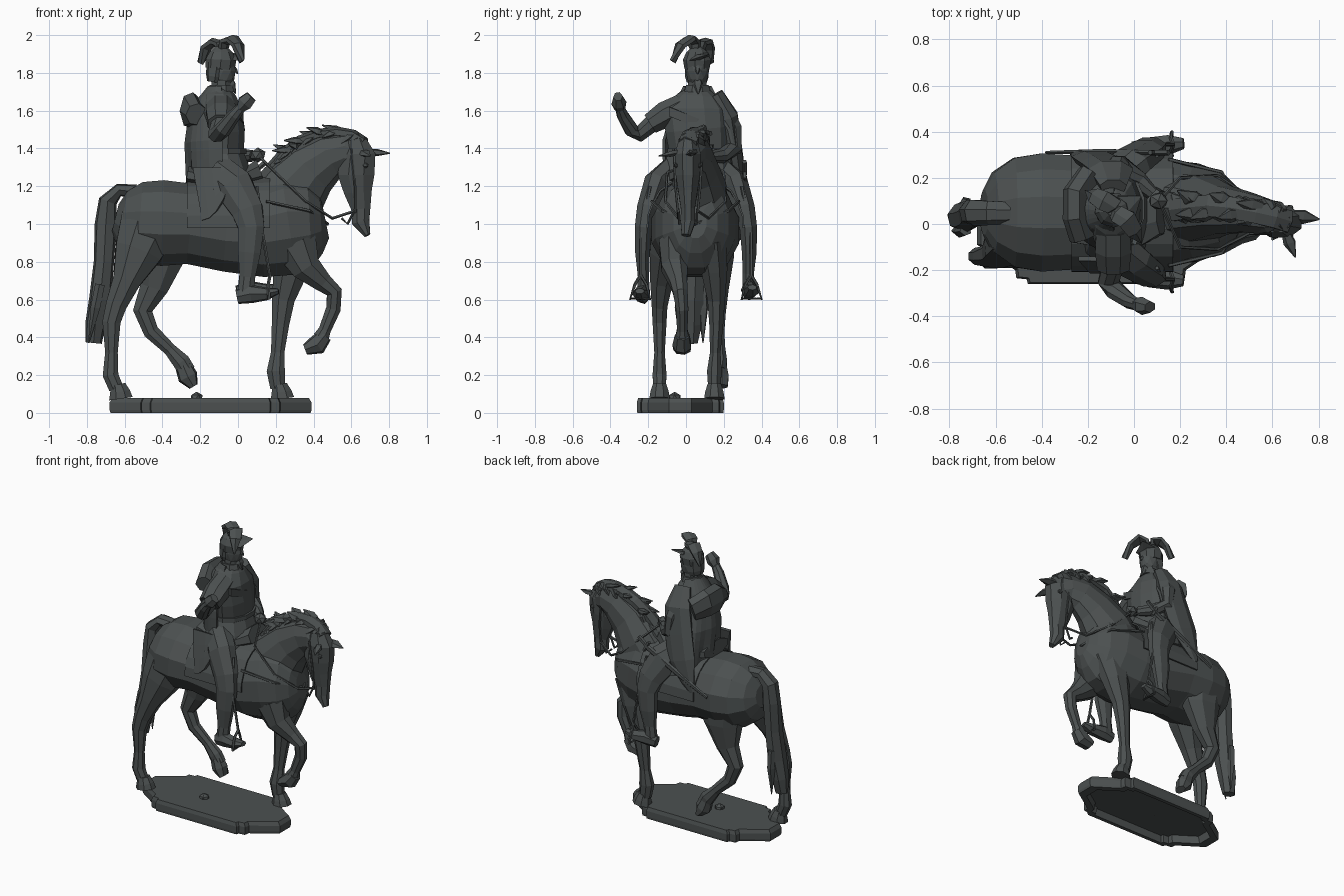
import bpy, bmesh, math, random
from mathutils import Vector as V

random.seed(4)
mat = bpy.data.materials.new("dark patina grey")
mat.diffuse_color = (0.072, 0.081, 0.081, 1)


def finish(bm, name, thick=0):
    bmesh.ops.recalc_face_normals(bm, faces=bm.faces)
    me = bpy.data.meshes.new(name)
    bm.to_mesh(me)
    bm.free()
    me.materials.append(mat)
    ob = bpy.data.objects.new(name, me)
    bpy.context.collection.objects.link(ob)
    if thick:
        ob.modifiers.new("thickness", 'SOLIDIFY').thickness = thick
    return ob


def loft(name, rings, n=8, ref=(0, 1, 0)):
    """Skin rings (x, y, z, radius along ref, other radius) set across the path."""
    bm = bmesh.new()
    pts = [V(r[:3]) for r in rings]
    loops = []
    for i, r in enumerate(rings):
        t = (pts[min(i + 1, len(pts) - 1)] - pts[max(i - 1, 0)]).normalized()
        side = V(ref)
        side = (side - t * side.dot(t)).normalized()
        up = t.cross(side)
        loops.append([bm.verts.new(pts[i] + side * r[3] * math.cos(a) + up * r[-1] * math.sin(a))
                      for a in (math.tau * (k + .5) / n for k in range(n))])
    for a, b in zip(loops, loops[1:]):
        for k in range(n):
            bm.faces.new((a[k], a[(k + 1) % n], b[(k + 1) % n], b[k]))
    bm.faces.new(loops[0])
    bm.faces.new(loops[-1])
    return finish(bm, name)


def tube(name, pts, r=.007):
    return loft(name, [(*p, r) for p in pts], 5, (.13, .97, .2))


def spike(name, a, b, r, flat=.5):
    m = [a[i] * .6 + b[i] * .4 for i in range(3)]
    return loft(name, [(*a, r * .7, r * flat), (*m, r, r * flat), (*b, .003, .003)], 5, (.2, .9, .3))


def sheet(name, f, nu, nv, thick=.01):
    """Grid surface from f(u, v)."""
    bm = bmesh.new()
    g = [[bm.verts.new(f(i / nu, j / nv)) for j in range(nv + 1)] for i in range(nu + 1)]
    for i in range(nu):
        for j in range(nv):
            bm.faces.new((g[i][j], g[i + 1][j], g[i + 1][j + 1], g[i][j + 1]))
    return finish(bm, name, thick)


def ball(name, c, s, sub=2):
    bm = bmesh.new()
    bmesh.ops.create_icosphere(bm, subdivisions=sub, radius=1)
    for v in bm.verts:
        v.co = V(c) + V([v.co[i] * s[i] for i in range(3)])
    return finish(bm, name)


# Base: long plate with notched, tapered ends, hollow underneath
quarter = [(.315, -.23), (.32, -.21), (.365, -.205), (.37, -.17), (.535, -.06)]
half = quarter + [(x, -y) for x, y in reversed(quarter)]
outline = half + [(-x, -y) for x, y in half]
n = len(outline)
bm = bmesh.new()
rings = []
for s, z in ((.86, .05), (.88, 0), (.99, 0), (1, .015), (1, .055), (.97, .08)):
    rings.append([bm.verts.new((-.145 + x * s, -.03 + y * s, z)) for x, y in outline])
for a, b in zip(rings, rings[1:]):
    for k in range(n):
        bm.faces.new((a[k], a[(k + 1) % n], b[(k + 1) % n], b[k]))
bm.faces.new(rings[0])
bm.faces.new(rings[-1])
finish(bm, "base")
ball("base_boss", (-.22, -.06, .08), (.037, .035, .032), 1)

# Horse body from (x, bottom, top, half width)
loft("horse_body", [(x, .05, (lo + hi) / 2, w, (hi - lo) / 2) for x, lo, hi, w in (
    (-.65, .95, 1.11, .1), (-.61, .86, 1.18, .18), (-.52, .79, 1.23, .245), (-.4, .77, 1.24, .265),
    (-.25, .78, 1.22, .255), (-.06, .74, 1.2, .24), (.12, .71, 1.22, .24), (.27, .72, 1.27, .22),
    (.38, .76, 1.25, .18), (.44, .84, 1.17, .12), (.465, .92, 1.1, .06))], 12)
loft("horse_neck", [(.2, .06, 1.06, .17, .2), (.29, .07, 1.18, .15, .19), (.385, .06, 1.29, .11, .155),
                    (.49, .05, 1.36, .09, .125), (.58, .03, 1.38, .08, .105), (.66, .01, 1.35, .06, .07)], 10)
loft("horse_head", [(.62, .01, 1.45, .05, .06), (.635, .01, 1.37, .075, .1), (.625, .01, 1.26, .07, .105),
                    (.635, .01, 1.17, .055, .08), (.65, .01, 1.08, .04, .055), (.65, .01, 1.01, .042, .05),
                    (.685, .0, .94, .025, .018)], 8)
spike("left_ear", (.69, .04, 1.38), (.805, .02, 1.375), .035)
spike("right_ear", (.66, -.04, 1.38), (.7, -.145, 1.36), .03)
for s in (-1, 1):
    ball("horse_eye", (.675, .01 + s * .062, 1.31), (.018, .012, .015), 1)

# Mane: crest ridge with loose tufts
crest = [(.17, .06, 1.29), (.24, .07, 1.37), (.33, .08, 1.44), (.43, .07, 1.475), (.53, .05, 1.485),
         (.61, .03, 1.47), (.67, .01, 1.43)]
loft("mane_ridge", [(*p, .055, .03) for p in crest], 6)
for k in range(30):
    t = random.random() * 5.99
    i = int(t)
    p = V(crest[i]).lerp(V(crest[i + 1]), t - i)
    side = random.choice((-1, 1, 1))
    d = V((-.06 + random.uniform(-.03, .05), side * random.uniform(.03, .08), random.uniform(-.12, .045)))
    spike("mane_tuft", p + V((.02, side * .025, .005)), p + d, .036)

# Tail
loft("tail", [(-.54, .05, 1.17, .05, .04), (-.63, .05, 1.18, .055, .035), (-.69, .05, 1.12, .06, .05),
              (-.7, .05, 1.0, .06, .06), (-.71, .04, .8, .065, .055), (-.73, .03, .6, .07, .06),
              (-.755, .03, .47, .06, .055), (-.765, .03, .37, .035, .045)], 7)
for k in range(4):
    y = -.03 + k * .04
    spike("tail_strand", (-.73, y, .68), (-.79 + k * .02, y, .37), .03, .9)

# Horse legs and hooves
loft("front_standing_leg", [(.31, .13, .92, .09, .14), (.28, .15, .76, .075, .1), (.24, .16, .6, .05, .065),
                            (.225, .16, .47, .04, .05), (.21, .155, .32, .03, .038), (.2, .15, .22, .042, .052),
                            (.21, .15, .13, .035, .042)])
loft("front_raised_leg", [(.3, -.06, .9, .09, .13), (.36, -.06, .77, .075, .085), (.45, -.04, .69, .05, .055),
                          (.51, -.03, .64, .042, .045), (.505, -.02, .55, .035, .042), (.46, -.02, .44, .03, .035),
                          (.44, -.02, .4, .04, .045)])
loft("raised_front_hoof", [(.46, -.02, .41, .04, .04), (.42, -.02, .36, .052, .055), (.355, -.02, .335, .048, .03)], 7)
loft("rear_standing_leg", [(-.47, -.06, 1.0, .13, .17), (-.53, -.1, .85, .1, .135), (-.59, -.13, .7, .065, .08),
                           (-.645, -.14, .57, .045, .06), (-.67, -.14, .48, .04, .052), (-.67, -.14, .32, .03, .036),
                           (-.675, -.14, .2, .04, .045), (-.645, -.14, .13, .035, .042)])
loft("rear_raised_leg", [(-.42, .16, .98, .11, .17), (-.41, .17, .82, .09, .14), (-.445, .17, .66, .06, .08),
                         (-.505, .17, .54, .045, .055), (-.46, .17, .43, .035, .045), (-.36, .18, .335, .03, .036),
                         (-.3, .18, .27, .04, .05), (-.27, .18, .22, .035, .05)])
loft("raised_rear_hoof", [(-.29, .18, .25, .038, .045), (-.265, .18, .19, .05, .055), (-.235, .18, .14, .045, .025)], 7)
for x, y in ((.23, .15), (-.625, -.14)):
    loft("standing_hoof", [(x - .01, y, .15, .038, .042), (x, y, .11, .052, .058), (x + .005, y, .075, .058, .068)])


# Saddle cloth wrapped over the back
def cloth(u, v):
    a = math.radians(-5 + 190 * u)
    return (-.27 + .44 * v, .05 + .26 * math.cos(a), 1.0 + .235 * math.sin(a) + .02 * v * (.2 < u < .8))


sheet("saddle_cloth", cloth, 12, 3)
loft("saddle", [(-.27, .05, 1.26, .14, .05), (-.16, .05, 1.24, .16, .05), (.04, .05, 1.25, .15, .05),
                (.12, .05, 1.28, .1, .07)])

# Rider torso with tunic skirt, radii (y, x)
loft("rider_torso", [(-.08, .05, 1.16, .25, .18), (-.08, .06, 1.27, .2, .155), (-.09, .07, 1.38, .165, .125),
                     (-.08, .06, 1.5, .175, .12), (-.09, .05, 1.6, .18, .115), (-.1, .06, 1.68, .11, .09),
                     (-.09, .06, 1.72, .06, .06)], 12)
loft("belt", [(-.085, .07, 1.37, .175, .135), (-.085, .07, 1.4, .175, .135)], 12)
loft("neck", [(-.09, .06, 1.7, .055, .06), (-.085, .06, 1.78, .05, .055)])
loft("collar", [(-.09, .06, 1.7, .075, .075), (-.09, .06, 1.735, .065, .065)])


# Cape with folds: wraps the shoulders and falls behind, longer on the left
def cape(u, v):
    a = math.radians(185 * (u - .5))
    w = min(1, v * 2.6)
    ry = .075 + .115 * w + .02 * v
    rx = .07 + .13 * math.sin(w * 1.57) - .03 * v
    fold = .016 * math.sin(u * 27) * v
    return (-.09 - (rx + fold) * math.cos(a), .06 + .03 * v + ry * math.sin(a),
            1.73 - .16 * w ** 1.6 - (.34 + .12 * u) * v)


sheet("cape", cape, 16, 8, .015)
loft("cape_back_bunch", [(-.22, -.06, 1.58, .06, .06), (-.25, .03, 1.6, .06, .1), (-.25, .13, 1.6, .06, .1),
                         (-.19, .21, 1.57, .06, .08)], 7, (1, 0, 0))
loft("left_cape_drape", [(-.09, .16, 1.69, .04, .06), (-.1, .23, 1.57, .05, .1), (-.13, .26, 1.4, .04, .11),
                         (-.17, .285, 1.24, .035, .11), (-.23, .3, 1.1, .02, .05), (-.26, .3, 1.04, .01, .02)], 7)
sheet("tunic_flap", lambda u, v: (-.24 + .2 * u + .05 * v * (1 - u), -.16 - .055 * v, 1.3 - v * (.28 - .2 * u * u)), 4, 3, .02)
sheet("chest_fold", lambda u, v: (.035 - .05 * abs(u - .5), -.09 + .25 * u, 1.62 - .1 * u - .05 * v), 5, 1, .02)

# Arms and hands
loft("right_sleeve", [(-.09, -.02, 1.625, .08, .07), (-.09, -.11, 1.58, .085, .075), (-.09, -.19, 1.53, .075, .06)], 8, (1, 0, 0))
loft("right_arm", [(-.09, -.17, 1.54, .05, .05), (-.11, -.25, 1.475, .05, .045), (-.08, -.29, 1.5, .045, .04),
                   (-.02, -.335, 1.575, .035, .033), (.015, -.35, 1.615, .028, .026)], 8, (1, 0, 0))
loft("right_hand", [(.01, -.35, 1.61, .025, .03), (.035, -.355, 1.64, .045, .04), (.07, -.36, 1.675, .035, .025)], 6, (1, 0, 0))
loft("left_arm", [(-.09, .18, 1.6, .07, .07), (-.07, .24, 1.5, .055, .06), (-.06, .25, 1.4, .045, .05),
                  (.02, .19, 1.36, .04, .04), (.08, .13, 1.36, .03, .03)], 8, (1, 0, .2))
ball("left_hand", (.105, .1, 1.365), (.045, .04, .04), 1)

# Rider legs, feet and stirrups
for side, dy, dz in ((-1, 0, 0), (1, .005, .02)):
    def Y(d):
        return .05 + side * d + (dy if side > 0 else 0)
    loft("rider_leg", [(-.1, Y(.12), 1.27, .08, .1), (-.02, Y(.205), 1.2, .075, .11), (.05, Y(.255), 1.07, .06, .09),
                       (.07, Y(.275), .98, .05, .075), (.06, Y(.28), .85, .042, .065), (.05, Y(.275), .72 + dz, .032, .045),
                       (.04, Y(.275), .63 + dz, .035, .045)])
    loft("rider_foot", [(-.005, Y(.275), .615 + dz, .03, .04), (.07, Y(.28), .63 + dz, .045, .05),
                        (.15, Y(.29), .63 + dz, .045, .035), (.215, Y(.295), .645 + dz, .025, .015)], 7)
    tube("stirrup_strap", [(.1, Y(.24), 1.2), (.13, Y(.29), .95), (.17, Y(.29), .72)], .009)
    tube("stirrup_ring", [(.17, Y(.29), .73), (.16, Y(.32), .68), (.165, Y(.345), .605), (.165, Y(.24), .605),
                          (.16, Y(.26), .68), (.17, Y(.29), .73)], .009)
    # Reins, bit and bridle straps
    tube("rein", [(.11, .1, 1.36), (.2, .05 + side * .15, 1.27), (.36, .05 + side * .16, 1.12),
                  (.5, .04 + side * .08, 1.03), (.62, .01 + side * .05, 1.07)], .008)
    tube("cheek_strap", [(.6, .01 + side * .075, 1.4), (.62, .01 + side * .066, 1.2), (.62, .01 + side * .052, 1.06)])
    tube("bit_bar", [(.62, .01 + side * .05, 1.08), (.58, .01 + side * .045, 1.0), (.55, .01 + side * .03, 1.03)])
    tube("breast_strap", [(.15, .05 + side * .23, 1.12), (.38, .05 + side * .175, 1.07), (.475, .05, 1.0)], .009)

# Sword hanging on the left
loft("scabbard", [(.08, .31, 1.27, .012, .022), (-.14, .315, 1.16, .012, .022), (-.38, .31, 1.04, .008, .012)], 6)
tube("sword_grip", [(.07, .31, 1.265), (.15, .31, 1.33)], .014)
tube("sword_guard", [(.07, .31, 1.31), (.11, .31, 1.24)], .012)

# Head, beard and helmet with visor and two plumes
ball("head", (-.08, .06, 1.81), (.07, .062, .095))
spike("nose", (-.025, .06, 1.83), (.0, .062, 1.795), .016, .8)
spike("beard", (-.045, .06, 1.77), (-.012, .065, 1.69), .03, .7)
loft("helmet", [(-.095, .06, 1.82, .068, .078), (-.09, .06, 1.87, .076, .082), (-.09, .06, 1.91, .058, .062),
                (-.09, .06, 1.94, .025, .03)], 9)
loft("neck_guard", [(-.11, .06, 1.85, .065, .06), (-.12, .06, 1.78, .065, .05), (-.125, .06, 1.75, .055, .04)], 7)
spike("visor", (-.08, .05, 1.875), (.03, .12, 1.9), .07, .25)
for pts in (((-.1, .07, 1.92), (-.09, .08, 1.955), (-.13, .1, 1.965), (-.17, .12, 1.93), (-.2, .135, 1.85)),
            ((-.08, .05, 1.92), (-.07, .04, 1.965), (-.03, .02, 1.98), (.0, -.03, 1.945), (.02, -.07, 1.86))):
    loft("plume", [(*p, r, .022) for p, r in zip(pts, (.03, .045, .05, .04, .005))], 6, (.7, .7, .1))
